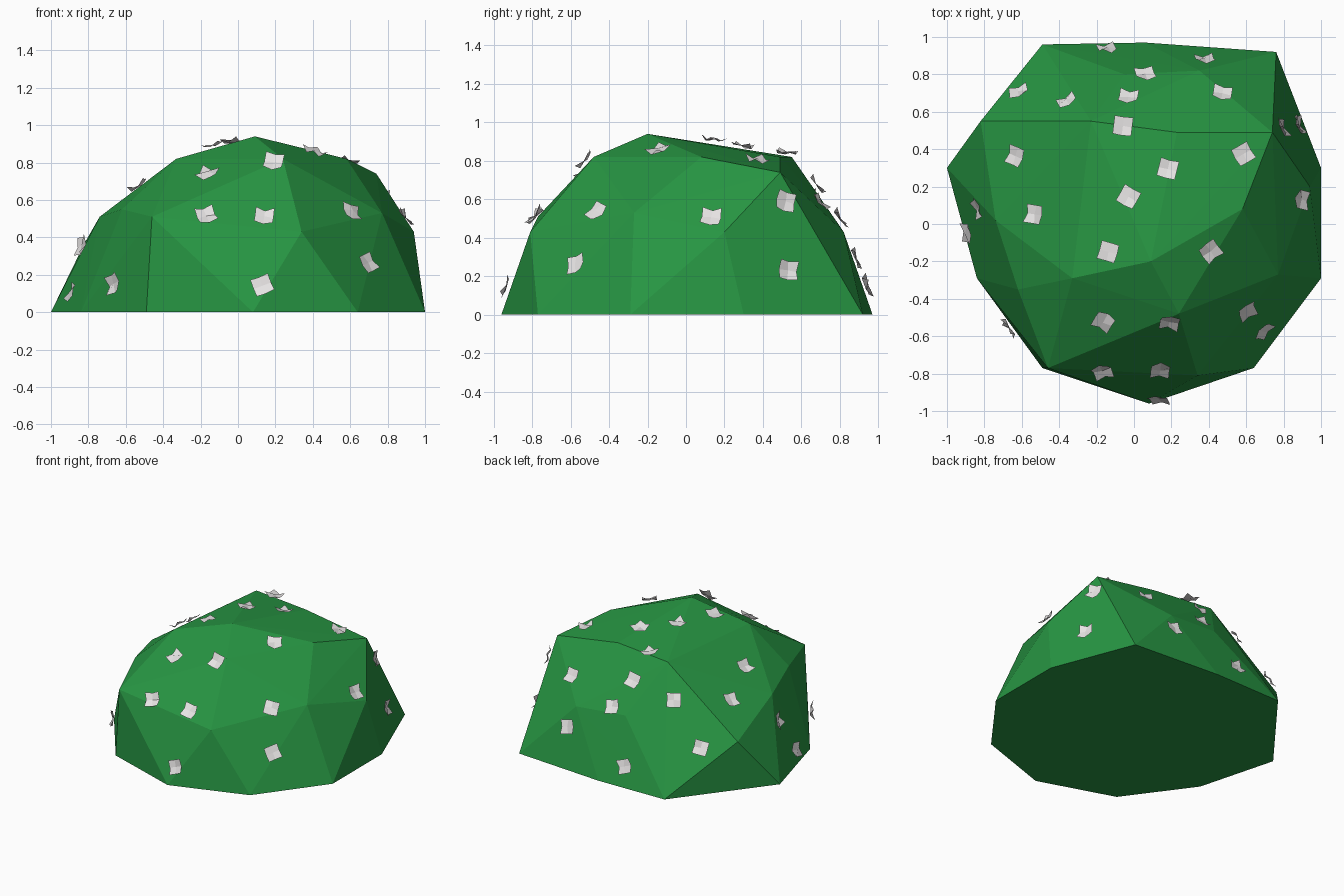
import bpy
import bmesh
import random
from mathutils import Vector, Matrix
from mathutils.bvhtree import BVHTree

random.seed(4)
scene = bpy.context.scene
if "Cube" in scene.objects:
    bpy.data.objects.remove(scene.objects["Cube"], do_unlink=True)


def make_material(name, color):
    material = bpy.data.materials.new(name)
    material.use_nodes = True
    material.diffuse_color = color
    material.node_tree.nodes["Principled BSDF"].inputs["Base Color"].default_value = color
    return material


def make_object(name, bm, material):
    mesh = bpy.data.meshes.new(name)
    bm.to_mesh(mesh)
    mesh.materials.append(material)
    obj = bpy.data.objects.new(name, mesh)
    scene.collection.objects.link(obj)
    return obj


leaf_green = make_material("leaf green", (0.02, 0.3, 0.055, 1))
petal_white = make_material("petal white", (0.8, 0.78, 0.78, 1))

# Bush: faceted dome, given as a ground outline, a middle ring and a crown
ground = [(.08, -.96), (.64, -.77), (1, -.29), (1, .3), (.76, .92),
          (.06, .97), (-.49, .96), (-1, .3), (-.84, -.29), (-.49, -.77)]
middle = [(.34, -.81, .43), (.77, -.27, .53), (.94, .2, .43), (.74, .49, .74),
          (.35, .82, .43), (-.05, .8, .46), (-.82, .55, .37), (-.74, .02, .51),
          (-.62, -.35, .55), (-.46, -.77, .51)]
crown = [(.24, -.48, .82), (.58, .08, .82), (.23, .49, .82),
         (-.23, .55, .82), (-.33, -.29, .82), (.09, -.2, .94)]

bush_mesh = bmesh.new()
for point in [(x, y, 0) for x, y in ground] + middle + crown:
    bush_mesh.verts.new(point)
hull = bmesh.ops.convex_hull(bush_mesh, input=bush_mesh.verts[:])
loose = {v for v in hull["geom_interior"] if isinstance(v, bmesh.types.BMVert)}
bmesh.ops.delete(bush_mesh, geom=list(loose), context='VERTS')
bmesh.ops.recalc_face_normals(bush_mesh, faces=bush_mesh.faces[:])
make_object("bush", bush_mesh, leaf_green)
surface = BVHTree.FromBMesh(bush_mesh)
bush_mesh.free()

# Blossoms: small folded squares resting on the leaves
upper_spots = [(-.61, .69), (-.35, .64), (-.03, .66), (.47, .68), (-.06, .52),
               (-.62, .36), (.18, .29), (.58, .37), (-.03, .14), (-.52, .05),
               (-.13, -.15), (.4, -.14), (-.16, -.51)]
side_spots = [(.19, -.52, .8), (-.17, -.78, .51), (.14, -.78, .51), (.13, -.93, .14),
              (.6, -.46, .53), (.69, -.57, .26), (-.65, -.54, .15), (-.89, -.05, .1),
              (-.85, .08, .36), (.9, .13, .51), (.8, .52, .59), (.88, .53, .23),
              (-.14, .94, .15), (.38, .91, .3), (.06, .82, .51)]

spots = [surface.ray_cast(Vector((x, y, 3)), Vector((0, 0, -1)))[:2] for x, y in upper_spots]
spots += [surface.find_nearest(Vector(p))[:2] for p in side_spots]

half = 0.05
blossom_mesh = bmesh.new()
for location, normal in spots:
    if location is None:
        continue
    turn = normal.to_track_quat('Z', 'Y').to_matrix().to_4x4()
    spin = Matrix.Rotation(random.uniform(-0.4, 0.4), 4, 'Z')
    place = Matrix.Translation(location + normal * 0.01) @ turn @ spin
    grid = bmesh.ops.create_grid(blossom_mesh, x_segments=2, y_segments=2, size=half)
    for vert in grid["verts"]:
        edges_touched = sum(abs(c) > half / 2 for c in vert.co[:2])
        # raised heart, low side middles, curled corners
        vert.co.z = (0.015, 0.004, 0.025)[edges_touched] + random.uniform(-0.004, 0.012)
        vert.co = place @ vert.co
make_object("blossoms", blossom_mesh, petal_white)
blossom_mesh.free()
